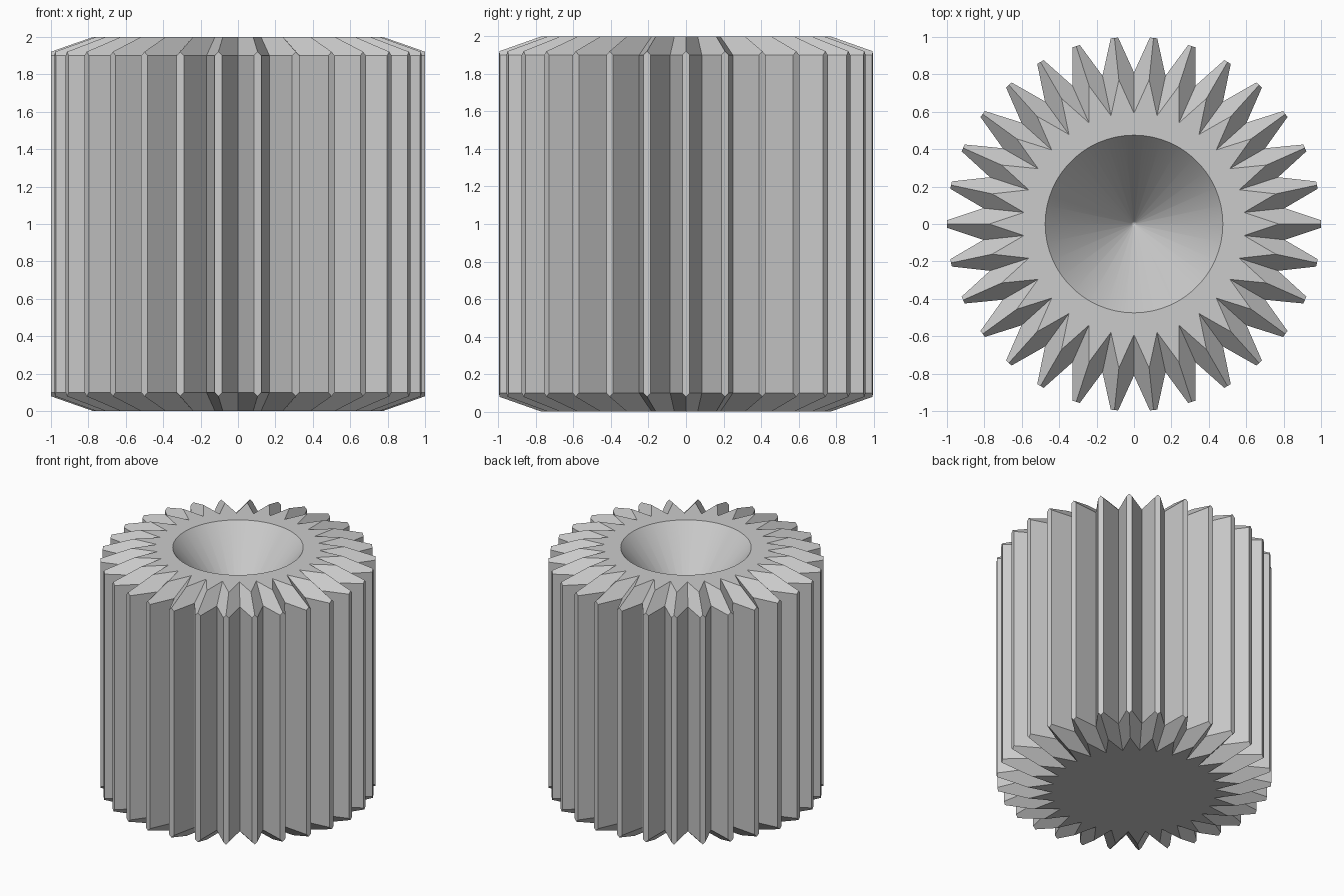
import bpy
import bmesh
from math import cos, sin, radians
from mathutils import Vector

if "Cube" in bpy.data.objects:
    bpy.data.objects.remove(bpy.data.objects["Cube"], do_unlink=True)

TEETH = 30
STEP = 360 / TEETH
HALF = STEP / 2
HEIGHT = 2.0
BEVEL = 0.1            # height of the sloped band at each end
BODY_TIP, BODY_VALLEY = 1.06, 0.81
END_TIP, END_VALLEY = 0.775, 0.592
OUTER = 1.0            # tooth tips are cut flat here
HOLE_R, HOLE_DEPTH = 0.475, 0.58

# Single grey material
grey = bpy.data.materials.new("plain_grey")
grey.use_nodes = True
colour = (0.6, 0.6, 0.6, 1)
grey.diffuse_color = colour
grey.node_tree.nodes["Principled BSDF"].inputs["Base Color"].default_value = colour

bm = bmesh.new()


def polar(radius, degrees, z):
    a = radians(degrees)
    return Vector((radius * cos(a), radius * sin(a), z))


def add_face(points):
    bm.faces.new([bm.verts.new(p) for p in points])


def tooth_points(angle, side, top):
    """Corner points of one half of one end of a tooth."""
    z_end = HEIGHT if top else 0
    z_body = HEIGHT - BEVEL if top else BEVEL
    end_tip = polar(END_TIP, angle, z_end)
    end_valley = polar(END_VALLEY, angle + side * HALF, z_end)
    body_tip = polar(BODY_TIP, angle, z_body)
    body_valley = polar(BODY_VALLEY, angle + side * HALF, z_body)
    peak = end_tip.lerp(body_tip, (OUTER - END_TIP) / (BODY_TIP - END_TIP))
    valley_reach = BODY_VALLEY * cos(radians(HALF))
    shoulder = body_valley.lerp(body_tip, (OUTER - valley_reach) / (BODY_TIP - valley_reach))
    return end_tip, end_valley, body_valley, shoulder, peak


for i in range(TEETH):
    angle = i * STEP
    tip_loop = []
    for side in (1, -1):
        t_tip, t_val, t_body, t_sh, t_peak = tooth_points(angle, side, True)
        b_tip, b_val, b_body, b_sh, b_peak = tooth_points(angle, side, False)
        # Sloped bands and flank
        add_face([t_tip, t_val, t_body, t_sh, t_peak])
        add_face([b_tip, b_val, b_body, b_sh, b_peak])
        add_face([t_body, t_sh, b_sh, b_body])
        # Flat ends: top runs to the hole rim, bottom to the centre
        edge = angle + side * HALF
        add_face([t_tip, t_val, polar(HOLE_R, edge, HEIGHT), polar(HOLE_R, angle, HEIGHT)])
        add_face([b_tip, b_val, Vector((0, 0, 0))])
        # Conical hole, with a small ring close to its point
        ring_z = HEIGHT - HOLE_DEPTH * 0.97
        rim = [polar(HOLE_R, angle, HEIGHT), polar(HOLE_R, edge, HEIGHT)]
        ring = [polar(HOLE_R * 0.03, edge, ring_z), polar(HOLE_R * 0.03, angle, ring_z)]
        add_face(rim + ring)
        add_face(ring + [Vector((0, 0, HEIGHT - HOLE_DEPTH))])
        # Outline of the cut tooth tip
        tip_loop += [t_peak, t_sh, b_sh] if side == 1 else [b_peak, b_sh, t_sh]
    add_face(tip_loop)

bmesh.ops.remove_doubles(bm, verts=bm.verts[:], dist=0.0005)
bmesh.ops.recalc_face_normals(bm, faces=bm.faces[:])

mesh = bpy.data.meshes.new("toothed_cylinder")
bm.to_mesh(mesh)
bm.free()
mesh.materials.append(grey)
gear = bpy.data.objects.new("toothed_cylinder", mesh)
bpy.context.collection.objects.link(gear)

# Smooth the hole only; tooth edges stay crisp
bpy.ops.object.select_all(action="DESELECT")
gear.select_set(True)
bpy.context.view_layer.objects.active = gear
bpy.ops.object.shade_smooth_by_angle(angle=radians(20))
